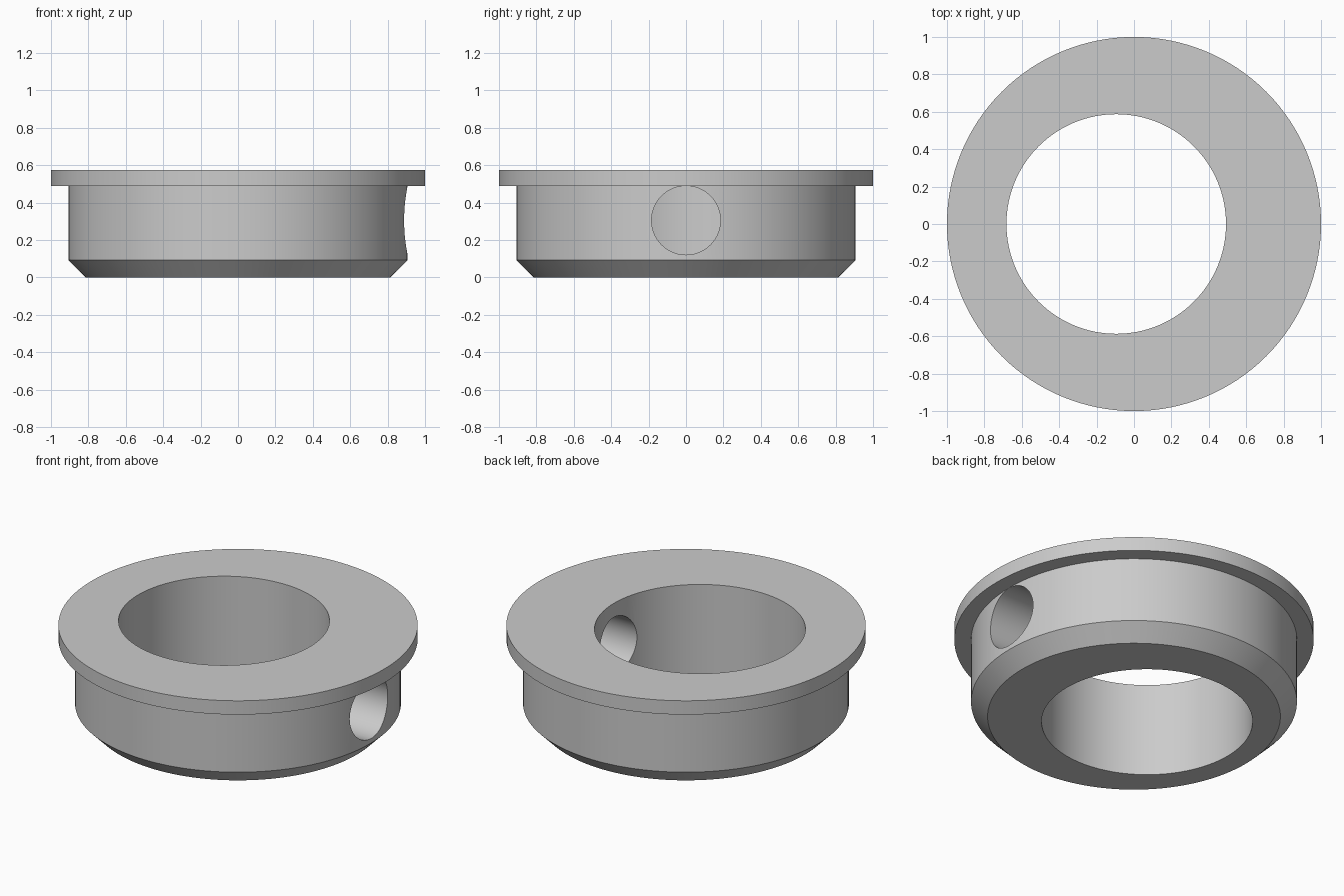
import bpy
import bmesh
import math
from mathutils import Matrix, Vector

cube = bpy.data.objects.get("Cube")
if cube:
    bpy.data.objects.remove(cube, do_unlink=True)

SEGMENTS = 128

# Single grey material
grey = bpy.data.materials.new("plain grey")
grey.use_nodes = True
colour = (0.6, 0.6, 0.6, 1)
grey.diffuse_color = colour
grey.node_tree.nodes["Principled BSDF"].inputs["Base Color"].default_value = colour


def add_object(name, bm):
    bmesh.ops.recalc_face_normals(bm, faces=bm.faces)
    mesh = bpy.data.meshes.new(name)
    bm.to_mesh(mesh)
    bm.free()
    mesh.materials.append(grey)
    obj = bpy.data.objects.new(name, mesh)
    bpy.context.collection.objects.link(obj)
    return obj


def lathe(name, profile):
    """Solid of revolution from (radius, height) points, capped at both ends."""
    bm = bmesh.new()
    rings = []
    for radius, z in profile:
        ring = bmesh.ops.create_circle(bm, segments=SEGMENTS, radius=radius,
                                       matrix=Matrix.Translation((0, 0, z)))
        rings.append(ring["verts"])
    for low, high in zip(rings, rings[1:]):
        for i in range(SEGMENTS):
            j = (i + 1) % SEGMENTS
            bm.faces.new((low[i], low[j], high[j], high[i]))
    bm.faces.new(rings[0])
    bm.faces.new(rings[-1])
    return add_object(name, bm)


def cylinder_cutter(name, radius, start, end):
    start, end = Vector(start), Vector(end)
    axis = end - start
    turn = axis.to_track_quat("Z", "Y").to_matrix().to_4x4()
    bm = bmesh.new()
    bmesh.ops.create_cone(bm, cap_ends=True, segments=SEGMENTS, radius1=radius,
                          radius2=radius, depth=axis.length,
                          matrix=Matrix.Translation((start + end) / 2) @ turn)
    obj = add_object(name, bm)
    obj.hide_render = True
    return obj


# Body with chamfered foot and top flange
bushing = lathe("flanged_bushing", [(0.815, 0), (0.907, 0.093), (0.907, 0.49),
                                    (1, 0.49), (1, 0.575)])

# Off-centre bore and one radial side hole
cutters = [
    cylinder_cutter("bore_cutter", 0.587, (-0.095, 0, -0.2), (-0.095, 0, 0.8)),
    cylinder_cutter("side_hole_cutter", 0.184, (0, 0, 0.305), (1.2, 0, 0.305)),
]
bpy.ops.object.select_all(action="DESELECT")
bushing.select_set(True)
bpy.context.view_layer.objects.active = bushing
for cutter in cutters:
    cut = bushing.modifiers.new(cutter.name, "BOOLEAN")
    cut.operation = "DIFFERENCE"
    cut.solver = "EXACT"
    cut.object = cutter
    bpy.ops.object.modifier_apply(modifier=cut.name)
    bpy.data.objects.remove(cutter, do_unlink=True)

bpy.ops.object.shade_smooth_by_angle(angle=math.radians(30))
